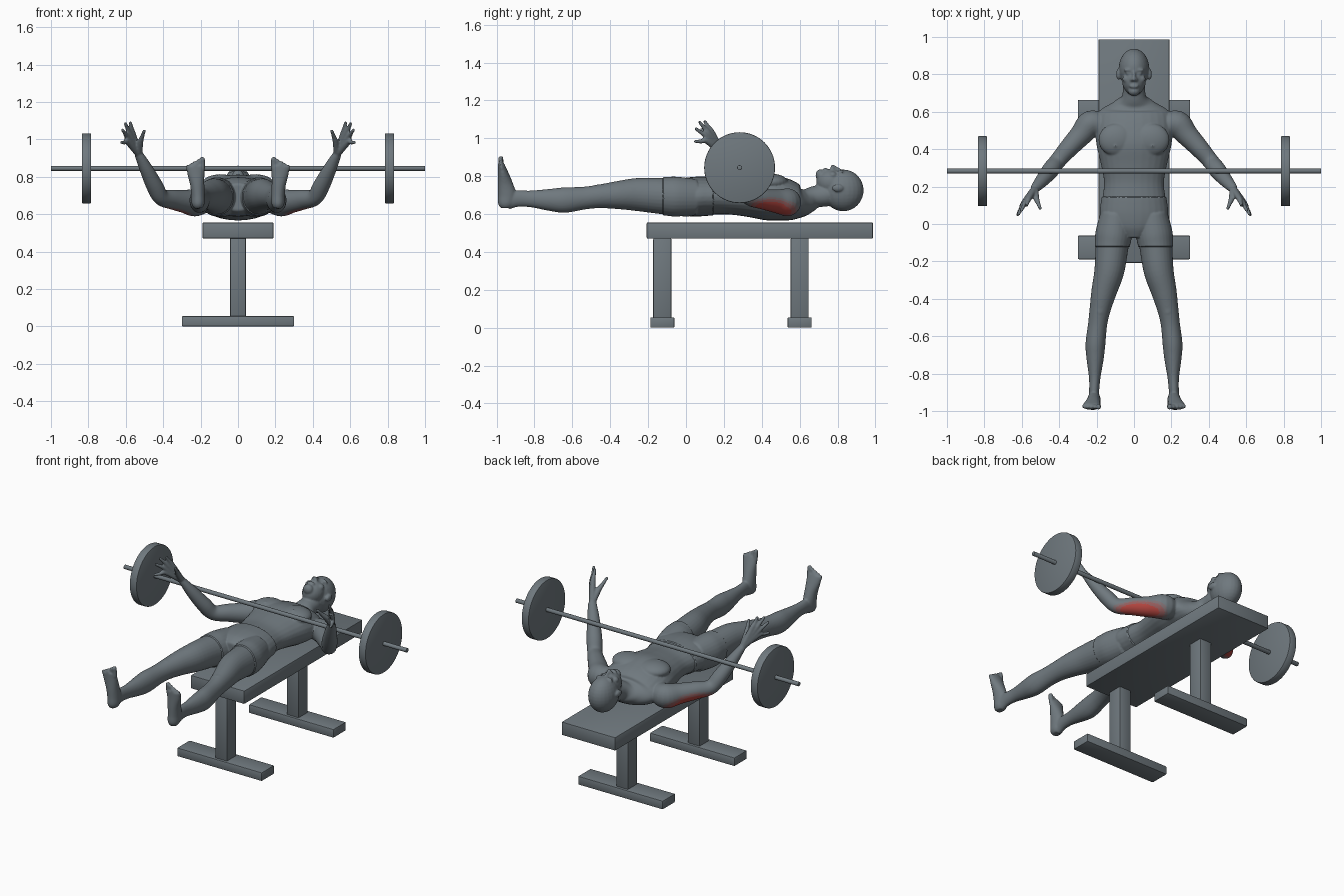
import bpy, bmesh, math
from mathutils import Vector, Matrix

old = bpy.data.objects.get("Cube")
if old:
    bpy.data.objects.remove(old)


def material(name, rgb):
    mat = bpy.data.materials.new(name)
    mat.use_nodes = True
    mat.diffuse_color = (*rgb, 1)
    for node in mat.node_tree.nodes:
        if node.type == "BSDF_PRINCIPLED":
            node.inputs["Base Color"].default_value = (*rgb, 1)
    return mat


grey = material("slate_grey", (.16, .19, .21))
faint = material("faint_red", (.21, .16, .17))
soft = material("soft_red", (.3, .11, .11))
red = material("muscle_red", (.45, .06, .05))


def make_object(name, bm, mats):
    bmesh.ops.recalc_face_normals(bm, faces=bm.faces[:])
    mesh = bpy.data.meshes.new(name)
    bm.to_mesh(mesh)
    bm.free()
    obj = bpy.data.objects.new(name, mesh)
    bpy.context.collection.objects.link(obj)
    for mat in mats:
        mesh.materials.append(mat)
    for other in bpy.context.selected_objects:
        other.select_set(False)
    bpy.context.view_layer.objects.active = obj
    obj.select_set(True)
    return obj


def finish(obj, bevel=0):
    if bevel:
        mod = obj.modifiers.new("bevel", "BEVEL")
        mod.width, mod.segments = bevel, 2
        mod.limit_method = "ANGLE"
        bpy.ops.object.modifier_apply(modifier=mod.name)
    bpy.ops.object.shade_smooth_by_angle(angle=math.radians(40))


def box(name, center, size):
    bm = bmesh.new()
    place = Matrix.Translation(center) @ Matrix.Diagonal((*size, 1))
    bmesh.ops.create_cube(bm, size=1, matrix=place)
    finish(make_object(name, bm, [grey]), .006)


def rod(name, x, radius, length, sides, bevel):
    bm = bmesh.new()
    place = Matrix.Translation((x, .283, .845)) @ Matrix.Rotation(math.pi / 2, 4, "Y")
    bmesh.ops.create_cone(bm, cap_ends=True, segments=sides, radius1=radius,
                          radius2=radius, depth=length, matrix=place)
    finish(make_object(name, bm, [grey]), bevel)


# Bench
box("bench_pad", (0, .39, .513), (.38, 1.195, .085))
for end, y in (("front", -.125), ("rear", .6)):
    box(end + "_post", (0, y, .26), (.085, .096, .425))
    box(end + "_foot", (0, y, .0275), (.6, .127, .055))

# Barbell
rod("barbell_bar", 0, .013, 2, 20, .002)
for side, x in (("left", .81), ("right", -.81)):
    rod(side + "_plate", x, .187, .05, 64, .005)


def ball(bm, center, radii):
    place = Matrix.Translation(center) @ Matrix.Diagonal((*radii, 1))
    bmesh.ops.create_uvsphere(bm, u_segments=24, v_segments=16, radius=1, matrix=place)


def smooth_path(points, steps=5):
    ring = [points[0], *points, points[-1]]
    for i in range(len(points) - 1):
        for k in range(steps):
            t = k / steps
            yield [(2 * b + (c - a) * t + (2 * a - 5 * b + 4 * c - d) * t * t
                    + (3 * b - a - 3 * c + d) * t ** 3) / 2
                   for a, b, c, d in zip(*ring[i:i + 4])]
    yield list(points[-1])


def tube(bm, points, sx=1, up=(0, 0, 1), sides=28):
    """Loft ellipses (x, y, z, half width, half depth) along a curve."""
    secs = list(smooth_path(points))
    mids = [Vector((s[0] * sx, s[1], s[2])) for s in secs]
    rings = []
    for i, s in enumerate(secs):
        along = (mids[min(i + 1, len(mids) - 1)] - mids[max(i - 1, 0)]).normalized()
        across = along.cross(Vector(up)).normalized()
        over = across.cross(along)
        angles = [math.tau * k / sides for k in range(sides)]
        rings.append([bm.verts.new(mids[i] + across * s[3] * math.cos(a)
                                   + over * s[4] * math.sin(a)) for a in angles])
    for r, q in zip(rings, rings[1:]):
        for k in range(sides):
            n = (k + 1) % sides
            bm.faces.new((r[k], r[n], q[n], q[k]))
    bm.faces.new(rings[0][::-1])
    bm.faces.new(rings[-1])
    ball(bm, mids[-1], [min(secs[-1][3:])] * 3)


# Torso and neck: y, middle height, half width, half depth
torso = [(-.07, .69, .08, .07), (-.02, .69, .15, .092), (.05, .692, .178, .1),
         (.12, .694, .172, .098), (.22, .692, .16, .094), (.32, .692, .177, .106),
         (.42, .69, .2, .122), (.5, .68, .207, .115), (.57, .666, .2, .1),
         (.61, .662, .18, .078), (.645, .672, .115, .064), (.68, .69, .066, .058),
         (.74, .7, .06, .06)]
leg = [(.095, .05, .69, .08, .09), (.108, -.05, .692, .093, .1),
       (.117, -.12, .695, .088, .096), (.132, -.25, .703, .08, .088),
       (.16, -.36, .7, .068, .074), (.182, -.46, .693, .056, .062),
       (.195, -.54, .684, .051, .06), (.206, -.64, .674, .053, .067),
       (.208, -.72, .675, .046, .058), (.21, -.82, .68, .031, .044),
       (.213, -.89, .682, .027, .044), (.215, -.94, .675, .03, .05)]
foot = [(.212, -.95, .632, .022, .027), (.213, -.95, .655, .034, .043),
        (.214, -.945, .7, .036, .048), (.218, -.955, .76, .038, .04),
        (.225, -.967, .82, .046, .027), (.228, -.976, .86, .048, .018)]
arm = [(.17, .525, .67, .06, .06), (.23, .535, .662, .072, .074),
       (.285, .475, .668, .06, .062), (.35, .405, .678, .051, .053),
       (.41, .335, .69, .044, .044), (.445, .29, .75, .046, .044),
       (.49, .235, .84, .037, .035), (.53, .19, .92, .025, .021)]
# Knuckle and tip of each finger, thumb last
fingers = [((.562, .137, 1.03), (.575, .1, 1.088)), ((.577, .122, 1.024), (.602, .073, 1.084)),
           ((.588, .112, 1.008), (.617, .053, 1.05)), ((.589, .112, .985), (.622, .05, .983)),
           ((.522, .137, .985), (.502, .083, 1.045))]

bm = bmesh.new()
tube(bm, [(0, *s) for s in torso])
for sx in (1, -1):
    tube(bm, leg, sx)
    tube(bm, foot, sx, (0, 1, 0))
    tube(bm, arm, sx)
    for i in range(5):
        x, r = .19 + .02 * i, .014 - .001 * i
        if i:
            r -= .002
        top = .893 - .009 * i
        tube(bm, [(x, -.972, .84, r, r), (x, -.978, top, r, r)], sx, (0, 1, 0), 12)
    for knuckle, tip in fingers:
        mid = (Vector(knuckle) + Vector(tip)) / 2
        tube(bm, [(.53, .19, .92, .019, .019), (*knuckle, .016, .016),
                  (*mid, .0115, .0115), (*tip, .009, .009)], sx, (1, 0, 0), 12)
    # Chest, seat, knee, ear, eye and cheek masses
    ball(bm, (sx * .092, .45, .768), (.098, .088, .045))
    ball(bm, (sx * .1, .417, .806), (.008, .008, .009))
    ball(bm, (sx * .08, -.0, .66), (.08, .1, .068))
    ball(bm, (sx * .182, -.46, .73), (.032, .045, .026))
    ball(bm, (sx * .084, .8, .738), (.011, .03, .02))
    ball(bm, (sx * .03, .806, .82), (.014, .009, .01))
    ball(bm, (sx * .03, .823, .818), (.026, .009, .017))
    ball(bm, (sx * .038, .775, .805), (.024, .022, .02))
    ball(bm, (sx * .012, .772, .838), (.01, .01, .012))

# Head, jaw, chin, lips and nose
ball(bm, (0, .83, .725), (.082, .108, .11))
ball(bm, (0, .768, .768), (.064, .08, .07))
ball(bm, (0, .71, .805), (.032, .026, .032))
ball(bm, (0, .736, .833), (.025, .011, .012))
tube(bm, [(0, .82, .825, .009, .01), (0, .795, .838, .009, .012),
          (0, .775, .849, .012, .012)], 1, (0, 0, 1), 12)

# Fuse all the masses into one skin
body = make_object("lying_figure", bm, [grey, faint, soft, red])
fuse = body.modifiers.new("fuse", "REMESH")
fuse.mode, fuse.voxel_size = "VOXEL", .0055
relax = body.modifiers.new("relax", "SMOOTH")
relax.factor, relax.iterations = .5, 4
for name in ("fuse", "relax"):
    bpy.ops.object.modifier_apply(modifier=name)

bm = bmesh.new()
bm.from_mesh(body.data)
bm.normal_update()
# Shorts: raise the cloth slightly off the skin, leaving hem steps
cloth = [(v, v.normal.copy()) for v in bm.verts if -.12 < v.co.y < .145 and abs(v.co.x) < .3]
for v, normal in cloth:
    v.co += normal * .005
bm.normal_update()

# Highlighted muscle on the underside of each upper arm
shoulder, elbow = Vector((.22, .53, .66)), Vector((.41, .34, .68))
axis = elbow - shoulder
facing = Vector((.4, .4, -.8)).normalized()
for f in bm.faces:
    f.material_index = 0
    c, n = f.calc_center_median(), f.normal.copy()
    if c.x < 0:
        c.x, n.x = -c.x, -n.x
    t = (c - shoulder).dot(axis) / axis.length_squared
    if c.x > .2 and -.2 < t < 1.1 and (c - shoulder - axis * t).length < .1:
        score = n.dot(facing) - 1.5 * (t - .5) ** 2
        f.material_index = sum(score > limit for limit in (.35, .52, .7))
bm.to_mesh(body.data)
bm.free()
finish(body)
